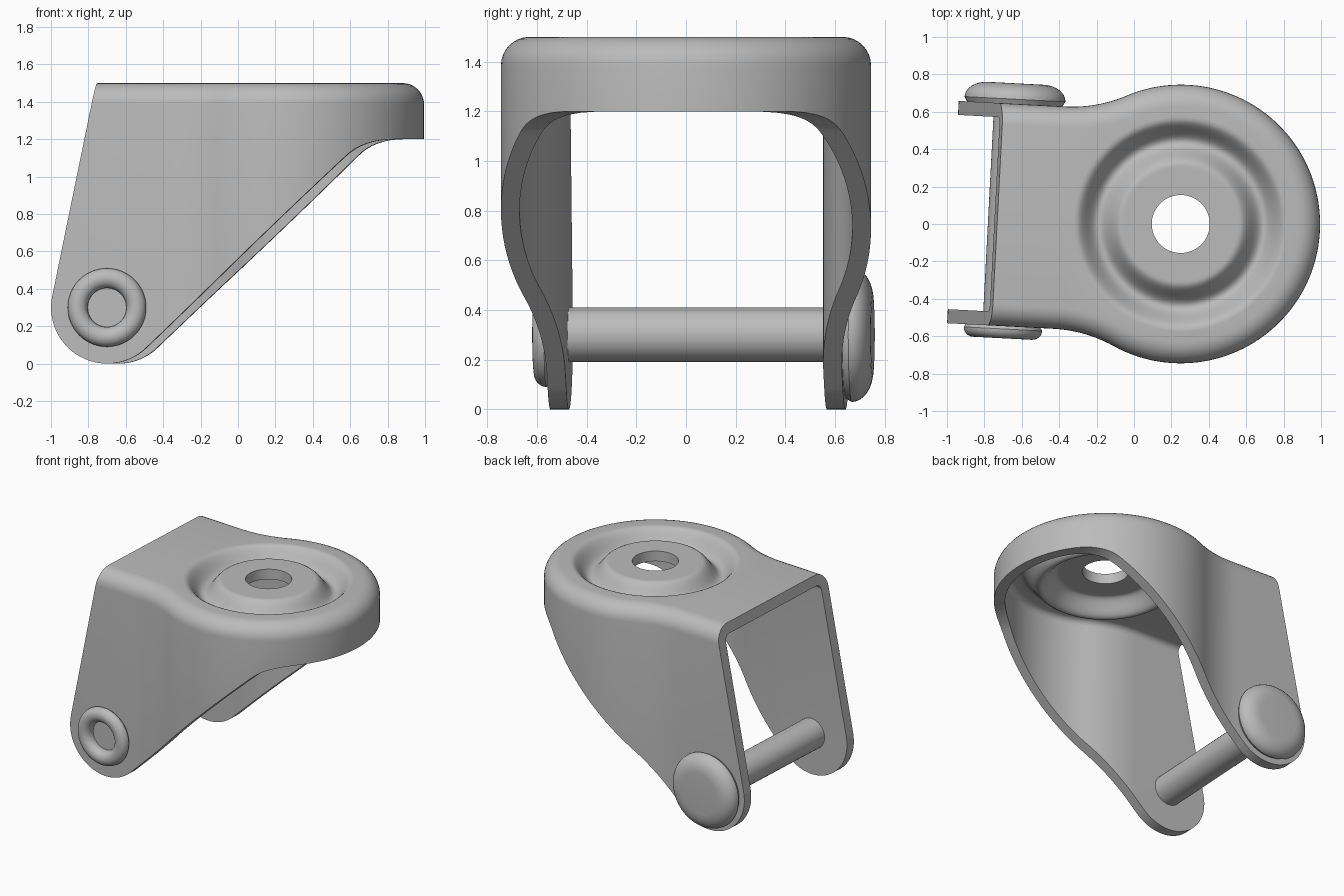
import bpy
import bmesh
from math import sin, cos, pi, atan2, radians
from mathutils import Matrix

cube = bpy.data.objects.get("Cube")
if cube:
    bpy.data.objects.remove(cube, do_unlink=True)

TWIST = radians(-3)
PLACE = Matrix.Translation((0.25, 0, 0)) @ Matrix.Rotation(TWIST, 4, 'Z')
AXLE_U, AXLE_Z = -0.92, 0.3
TOP, THICK, RACE_R = 1.5, 0.075, 0.57

steel = bpy.data.materials.new("grey steel")
steel.use_nodes = True
steel.diffuse_color = (0.5, 0.5, 0.5, 1)
steel.node_tree.nodes["Principled BSDF"].inputs["Base Color"].default_value = (0.5, 0.5, 0.5, 1)


def finish(name, bm, local=Matrix()):
    bmesh.ops.recalc_face_normals(bm, faces=bm.faces)
    mesh = bpy.data.meshes.new(name)
    bm.to_mesh(mesh)
    bm.free()
    mesh.materials.append(steel)
    obj = bpy.data.objects.new(name, mesh)
    bpy.context.collection.objects.link(obj)
    obj.matrix_world = PLACE @ local
    return obj


def loft(name, rings):
    """Skin equal-length closed rings and cap both ends."""
    bm = bmesh.new()
    loops = [[bm.verts.new(p) for p in ring] for ring in rings]
    n = len(loops[0])
    for a, b in zip(loops, loops[1:]):
        for i in range(n):
            j = (i + 1) % n
            bm.faces.new((a[i], a[j], b[j], b[i]))
    bm.faces.new(loops[0])
    bm.faces.new(loops[-1])
    return finish(name, bm)


def lathe(name, profile, local=Matrix(), closed=False, steps=96):
    bm = bmesh.new()
    verts = [bm.verts.new((r, 0, z)) for r, z in profile]
    pairs = list(zip(verts, verts[1:]))
    if closed:
        pairs.append((verts[-1], verts[0]))
    edges = [bm.edges.new(p) for p in pairs]
    bmesh.ops.spin(bm, geom=verts + edges, cent=(0, 0, 0), axis=(0, 0, 1),
                   angle=2 * pi, steps=steps, use_duplicate=False)
    bmesh.ops.remove_doubles(bm, verts=bm.verts, dist=0.0001)
    return finish(name, bm, local)


def boolean(obj, cutter, operation):
    mod = obj.modifiers.new(operation.lower(), 'BOOLEAN')
    mod.operation, mod.object, mod.solver = operation, cutter, 'EXACT'
    bpy.context.view_layer.objects.active = obj
    bpy.ops.object.modifier_apply(modifier=mod.name)
    bpy.data.objects.remove(cutter, do_unlink=True)


def arc(cx, cy, r, a0, a1, n):
    angles = [a0 + (a1 - a0) * i / n for i in range(n + 1)]
    return [(cx + r * cos(a), cy + r * sin(a)) for a in angles]


def keyhole(inset, back):
    """Round head flowing into two parallel cheeks."""
    radius, half, fu, blend = 0.745, 0.595, -0.65, 0.74
    fv = half + blend
    a = atan2(fv, fu)
    head = arc(0, 0, radius - inset, 0, a, 40)
    neck = arc(fu, fv, blend + inset, a - pi, -pi / 2, 14)
    side = head + neck[1:] + [(back, half - inset)]
    return side + [(u, -v) for u, v in reversed(side[1:])]


def body(name, inset, bottom, top, rounding, back):
    levels = [(0, bottom)]
    for i in range(9):
        t = pi / 2 * i / 8
        levels.append((rounding * (1 - cos(t)), top - rounding * (1 - sin(t))))
    return loft(name, [[(u, v, z) for u, v in keyhole(inset + d, back)] for d, z in levels])


# Pressed fork: hollow keyhole body trimmed to the side silhouette
fork = body("fork_shell", 0, -0.2, TOP, 0.115, -1.5)
boolean(fork, body("fork_hollow", THICK, -0.3, TOP - THICK, 0.045, -1.7), 'DIFFERENCE')

side = arc(AXLE_U, AXLE_Z, 0.3, radians(168), radians(314), 28)
for i in range(9):
    t = i / 8
    a, b, c = (1 - t) ** 2, 2 * t * (1 - t), t * t
    side.append((0.36 * a + 0.45 * b + 0.62 * c, 1.11 * a + 1.2 * b + 1.2 * c))
side += [(1, 1.2), (1, 1.6), (-0.96, 1.6)]
boolean(fork, loft("side_cutter", [[(u, v, z) for u, z in side] for v in (-1, 1)]), 'INTERSECT')
boolean(fork, lathe("race_cutter", [(0, 1), (RACE_R, 1), (RACE_R, 2), (0, 2)]), 'DIFFERENCE')


# Swivel race: annular groove around a raised centre with a bolt hole
def race_height(r):
    t = max(-1, min(1, (r - 0.44) / 0.125))
    return TOP - 0.055 * (1 + cos(pi * t))


radii = [RACE_R - (RACE_R - 0.155) * i / 32 for i in range(33)]
upper = [(r, race_height(r)) for r in radii]
lower = [(r, z - THICK) for r, z in reversed(upper)]
race = lathe("swivel_race", upper + lower, closed=True)

# Axle rivet: domed head on the left cheek, rolled hollow end on the right
rivet = [(0, 0.705), (0.15, 0.705)]
rivet += [(0.15 + 0.12 * sin(t), 0.62 + 0.085 * cos(t)) for t in [pi / 16 * i for i in range(1, 9)]]
rivet += [(0.255, 0.594), (0.11, 0.594), (0.11, -0.594), (0.2, -0.594)]
rivet += [(0.157 + 0.053 * cos(t), -0.61 - 0.05 * sin(t)) for t in [pi / 12 * i for i in range(13)]]
rivet += [(0.104, -0.5), (0, -0.5)]
axle = lathe("axle_rivet", rivet,
             Matrix.Translation((AXLE_U, 0, AXLE_Z)) @ Matrix.Rotation(-pi / 2, 4, 'X'), steps=64)

for obj in (fork, race, axle):
    bpy.ops.object.select_all(action='DESELECT')
    obj.select_set(True)
    bpy.context.view_layer.objects.active = obj
    bpy.ops.object.shade_smooth_by_angle(angle=radians(30))
